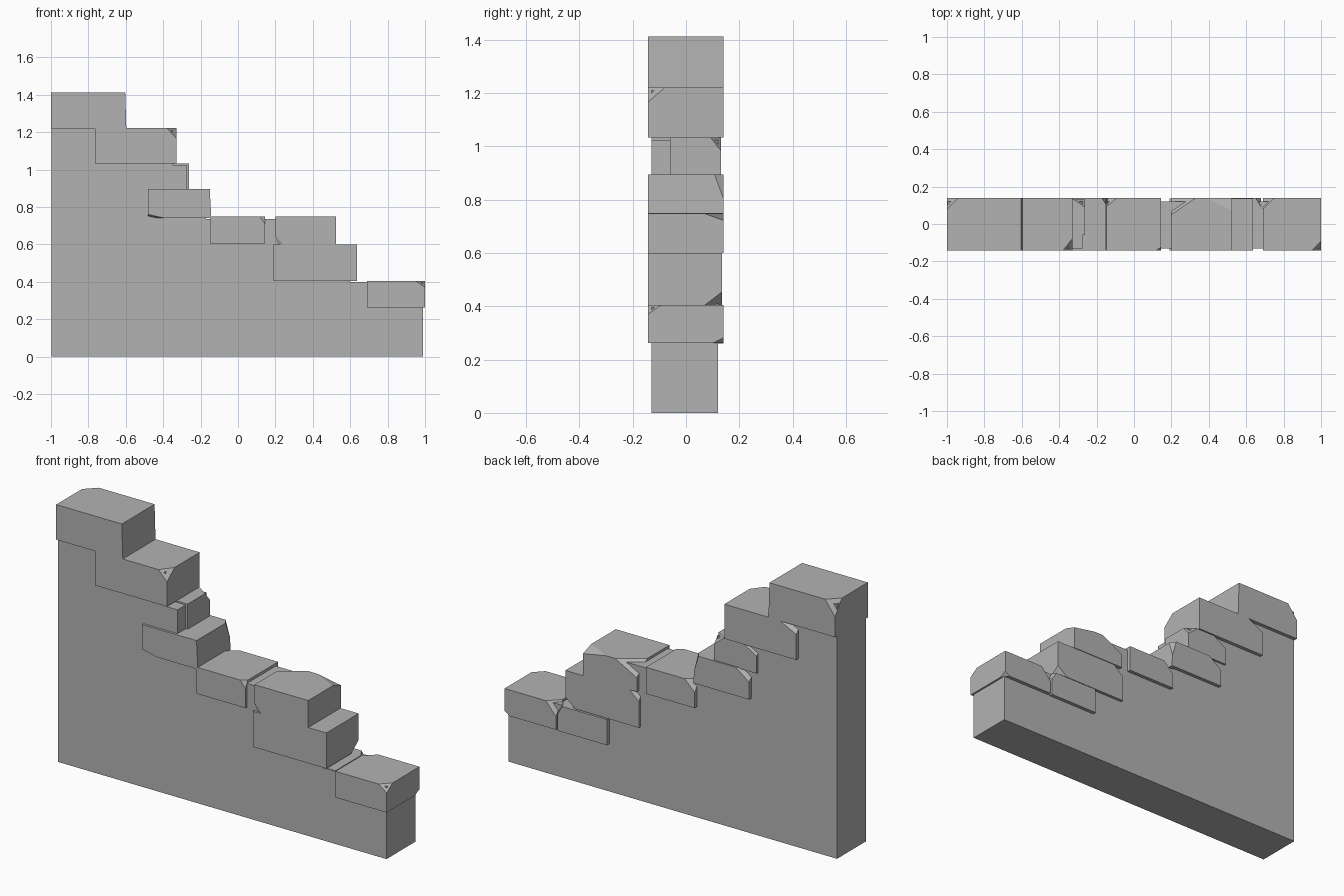
import bpy, bmesh
from mathutils import Vector

if "Cube" in bpy.data.objects:
    bpy.data.objects.remove(bpy.data.objects["Cube"], do_unlink=True)

# Single stone colour
stone = bpy.data.materials.new("grey stone")
stone.use_nodes = True
GREY = (0.45, 0.45, 0.45, 1)
stone.diffuse_color = GREY
stone.node_tree.nodes["Principled BSDF"].inputs["Base Color"].default_value = GREY


def finish(bm, name):
    bmesh.ops.recalc_face_normals(bm, faces=bm.faces)
    mesh = bpy.data.meshes.new(name)
    bm.to_mesh(mesh)
    bm.free()
    mesh.materials.append(stone)
    obj = bpy.data.objects.new(name, mesh)
    bpy.context.collection.objects.link(obj)
    return obj


def chip(bm, low, high, signs, depth):
    """Slice one corner off: signs pick the corner, depth is the cut along each axis."""
    corner = Vector([h if s > 0 else l for s, l, h in zip(signs, low, high)])
    normal = Vector([s / d for s, d in zip(signs, depth)])
    point = corner - Vector((signs[0] * depth[0], 0, 0))
    geom = bm.verts[:] + bm.edges[:] + bm.faces[:]
    cut = bmesh.ops.bisect_plane(bm, geom=geom, plane_co=point,
                                 plane_no=normal.normalized(), clear_outer=True)
    edges = [e for e in cut["geom_cut"] if isinstance(e, bmesh.types.BMEdge)]
    bmesh.ops.holes_fill(bm, edges=edges)


def block(name, xs, ys, zs, chips=(), lean=0.0):
    """A rough-cut stone whose top right edge leans inwards, with broken corners."""
    low, high = Vector((xs[0], ys[0], zs[0])), Vector((xs[1], ys[1], zs[1]))
    bm = bmesh.new()
    bmesh.ops.create_cube(bm, size=1)
    for v in bm.verts:
        v.co = (low + high) / 2 + v.co * (high - low)
        if v.co.x > xs[1] - 0.001 and v.co.z > zs[1] - 0.001:
            v.co.x -= lean
    for signs, depth in chips:
        chip(bm, low, high, signs, depth)
    return finish(bm, name)


# Stepped wall core: outline extruded through the thickness
steps = [(0.99, 0.395), (0.6, 0.59), (0.5, 0.735), (-0.17, 0.88),
         (-0.275, 1.025), (-0.35, 1.21), (-0.62, 1.39)]
outline = [(-0.998, 0), (0.99, 0)]
for i, (x, z) in enumerate(steps):
    outline.append((x, z))
    outline.append((steps[i + 1][0] if i + 1 < len(steps) else -0.998, z))
bm = bmesh.new()
face = bm.faces.new([bm.verts.new((x, -0.13, z)) for x, z in outline])
side = bmesh.ops.extrude_face_region(bm, geom=[face])["geom"]
bmesh.ops.translate(bm, vec=(0, 0.25, 0),
                    verts=[v for v in side if isinstance(v, bmesh.types.BMVert)])
finish(bm, "wall_core")

# Corner names for the chips
BACK_LEFT, BACK_RIGHT = (-1, 1, 1), (1, 1, 1)
FRONT_RIGHT, FRONT_LEFT_LOW = (1, -1, 1), (-1, -1, -1)
BACK_RIGHT_LOW = (1, 1, -1)
WIDE = (-0.143, 0.14)

# Capping stones from the tall end down
block("top_stone", (-1, -0.597), WIDE, (1.22, 1.412),
      [(BACK_LEFT, (0.06, 0.06, 0.08))], lean=0.006)
block("second_stone", (-0.765, -0.33), WIDE, (1.033, 1.222),
      [(FRONT_RIGHT, (0.05, 0.065, 0.055)), (BACK_LEFT, (0.1, 0.05, 0.05))])
block("third_stone", (-0.52, -0.263), (-0.06, 0.132), (0.89, 1.033),
      [(BACK_RIGHT, (0.06, 0.04, 0.05)), (BACK_LEFT, (0.08, 0.05, 0.05))])
block("fourth_stone", (-0.48, -0.143), WIDE, (0.74, 0.895),
      [(BACK_RIGHT, (0.03, 0.045, 0.1)), (BACK_LEFT, (0.08, 0.06, 0.06)),
       (FRONT_LEFT_LOW, (0.09, 0.03, 0.02))], lean=0.008)
block("fifth_stone", (-0.15, 0.145), WIDE, (0.605, 0.75),
      [(FRONT_RIGHT, (0.03, 0.02, 0.04)), (BACK_LEFT, (0.06, 0.05, 0.06))])
block("sixth_stone", (0.2, 0.525), WIDE, (0.6, 0.748),
      [(BACK_LEFT, (0.13, 0.09, 0.07)), (BACK_RIGHT, (0.14, 0.07, 0.025)),
       (FRONT_LEFT_LOW, (0.04, 0.02, 0.05))])
block("seventh_stone", (0.19, 0.635), (-0.143, 0.136), (0.405, 0.6),
      [(BACK_RIGHT_LOW, (0.06, 0.065, 0.05)), (BACK_LEFT, (0.06, 0.04, 0.05))])
block("low_stone", (0.38, 0.68), (-0.129, 0.14), (0.26, 0.4),
      [(BACK_RIGHT, (0.03, 0.05, 0.05))])
block("end_stone", (0.69, 1), WIDE, (0.262, 0.405),
      [(FRONT_RIGHT, (0.05, 0.05, 0.035)), (BACK_LEFT, (0.06, 0.06, 0.07)),
       (BACK_RIGHT_LOW, (0.03, 0.04, 0.02))])
